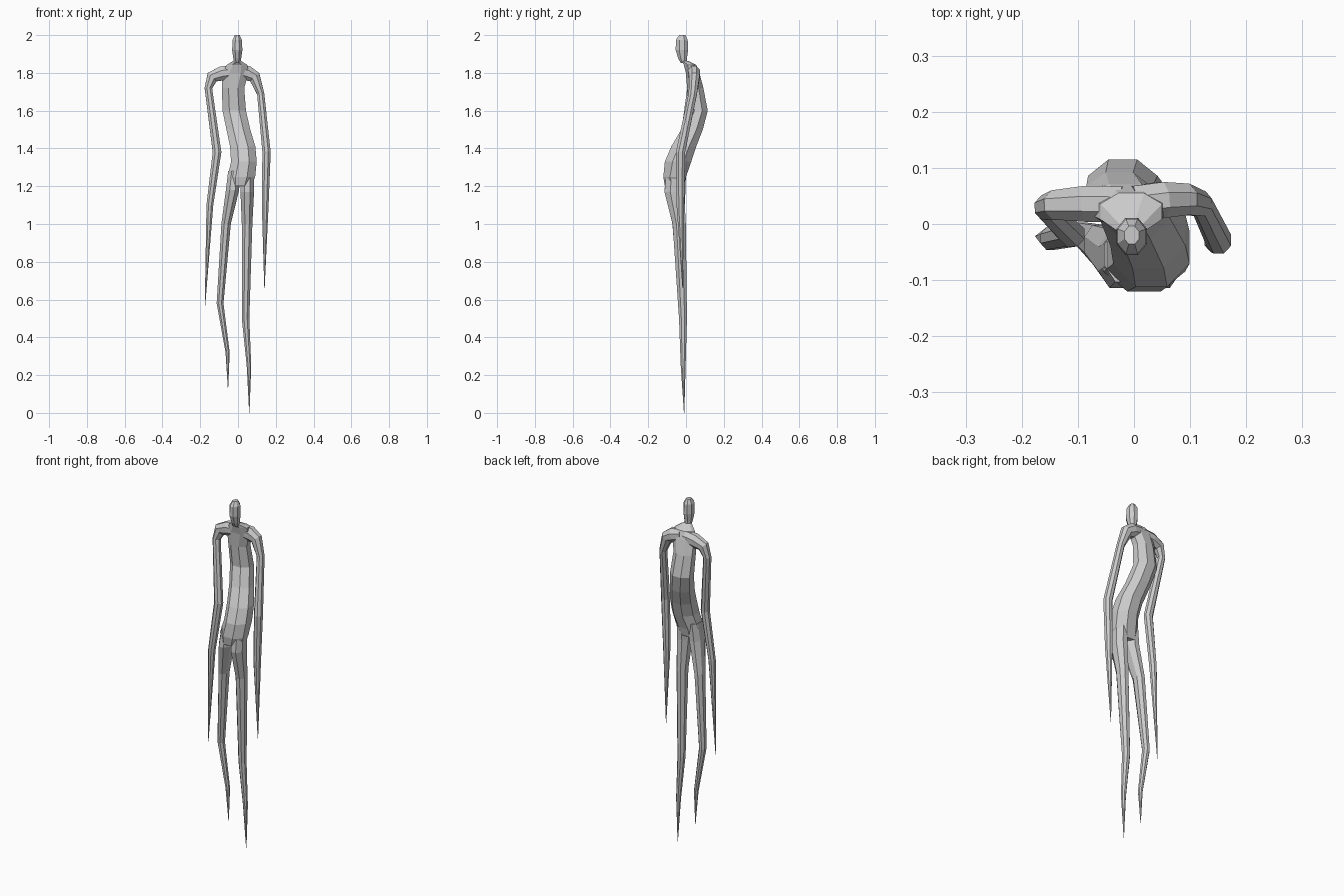
import bpy, bmesh, math
from mathutils import Vector

SIDES = 8
GROW = 1 / math.cos(math.pi / SIDES)


def loft(name, sections, tilt=False):
    """Octagonal tube through (x, y, z, half width, half depth) sections."""
    bm = bmesh.new()
    pts = [Vector(s[:3]) for s in sections]
    rings = []
    for i, (p, s) in enumerate(zip(pts, sections)):
        u, v = Vector((1, 0, 0)), Vector((0, 1, 0))
        if tilt:
            a = (p - pts[max(i - 1, 0)]).normalized()
            b = (pts[min(i + 1, len(pts) - 1)] - p).normalized()
            t = (a + b).normalized()
            v = (v - t * v.dot(t)).normalized()
            u = t.cross(v)
        ring = []
        for k in range(SIDES):
            ang = (k + 0.5) * 2 * math.pi / SIDES
            ring.append(bm.verts.new(p + u * s[3] * GROW * math.cos(ang) + v * s[4] * GROW * math.sin(ang)))
        rings.append(ring)
    for r0, r1 in zip(rings, rings[1:]):
        for k in range(SIDES):
            n = (k + 1) % SIDES
            bm.faces.new((r0[k], r0[n], r1[n], r1[k]))
    bm.faces.new(rings[0])
    bm.faces.new(rings[-1])
    bmesh.ops.recalc_face_normals(bm, faces=bm.faces)
    me = bpy.data.meshes.new(name)
    bm.to_mesh(me)
    bm.free()
    ob = bpy.data.objects.new(name, me)
    bpy.context.collection.objects.link(ob)
    return ob


# S-curved torso, pelvis to neck
body = loft("body", [
    (0.010, -0.062, 1.20, 0.058, 0.050),
    (0.018, -0.060, 1.25, 0.073, 0.060),
    (0.031, -0.042, 1.33, 0.068, 0.070),
    (0.025, -0.012, 1.41, 0.067, 0.066),
    (0.002, 0.032, 1.50, 0.063, 0.057),
    (-0.020, 0.065, 1.60, 0.062, 0.050),
    (-0.026, 0.049, 1.72, 0.059, 0.043),
    (-0.015, 0.035, 1.80, 0.070, 0.036),
    (-0.005, 0.022, 1.842, 0.055, 0.033),
    (-0.005, -0.008, 1.864, 0.020, 0.018),
])

parts = []
# legs: one bent, one straight, tapering to points
parts.append(loft("left_leg", [
    (-0.020, -0.055, 1.28, 0.032, 0.048),
    (-0.029, -0.062, 1.18, 0.035, 0.052),
    (-0.063, -0.037, 1.00, 0.025, 0.035),
    (-0.095, -0.018, 0.58, 0.018, 0.021),
    (-0.055, -0.015, 0.32, 0.011, 0.013),
    (-0.053, -0.010, 0.13, 0.001, 0.001)]))
parts.append(loft("right_leg", [
    (0.050, -0.055, 1.28, 0.036, 0.048),
    (0.049, -0.062, 1.17, 0.036, 0.052),
    (0.048, -0.036, 1.00, 0.028, 0.035),
    (0.040, -0.016, 0.50, 0.020, 0.021),
    (0.058, -0.015, 0.25, 0.012, 0.013),
    (0.060, -0.010, 0.00, 0.001, 0.001)]))

# arms: out along the shoulder, then down to pointed hands
parts.append(loft("left_arm", [
    (-0.020, 0.035, 1.806, 0.036, 0.032),
    (-0.085, 0.036, 1.797, 0.038, 0.032),
    (-0.137, 0.034, 1.778, 0.032, 0.026),
    (-0.157, 0.029, 1.720, 0.020, 0.022),
    (-0.111, -0.018, 1.38, 0.023, 0.022),
    (-0.149, -0.026, 1.10, 0.018, 0.020),
    (-0.175, -0.022, 0.56, 0.001, 0.001)], True))
parts.append(loft("right_arm", [
    (0.000, 0.036, 1.808, 0.036, 0.032),
    (0.050, 0.043, 1.798, 0.040, 0.032),
    (0.088, 0.044, 1.778, 0.032, 0.028),
    (0.120, 0.036, 1.690, 0.019, 0.022),
    (0.151, -0.029, 1.38, 0.022, 0.024),
    (0.144, -0.030, 1.10, 0.018, 0.020),
    (0.140, -0.018, 0.66, 0.001, 0.001)], True))

# small elongated head
parts.append(loft("head", [
    (-0.004, -0.012, 1.852, 0.017, 0.016),
    (-0.004, -0.018, 1.877, 0.021, 0.023),
    (-0.004, -0.022, 1.920, 0.027, 0.033),
    (-0.004, -0.022, 1.975, 0.025, 0.031),
    (-0.004, -0.020, 2.000, 0.013, 0.016)]))

# fuse limbs and head into one skin
for p in parts:
    m = body.modifiers.new("join_" + p.name, 'BOOLEAN')
    m.operation = 'UNION'
    m.solver = 'EXACT'
    m.object = p
dg = bpy.context.evaluated_depsgraph_get()
fused = bpy.data.meshes.new_from_object(body.evaluated_get(dg))
body.modifiers.clear()
body.data = fused
for p in parts:
    bpy.data.objects.remove(p)
